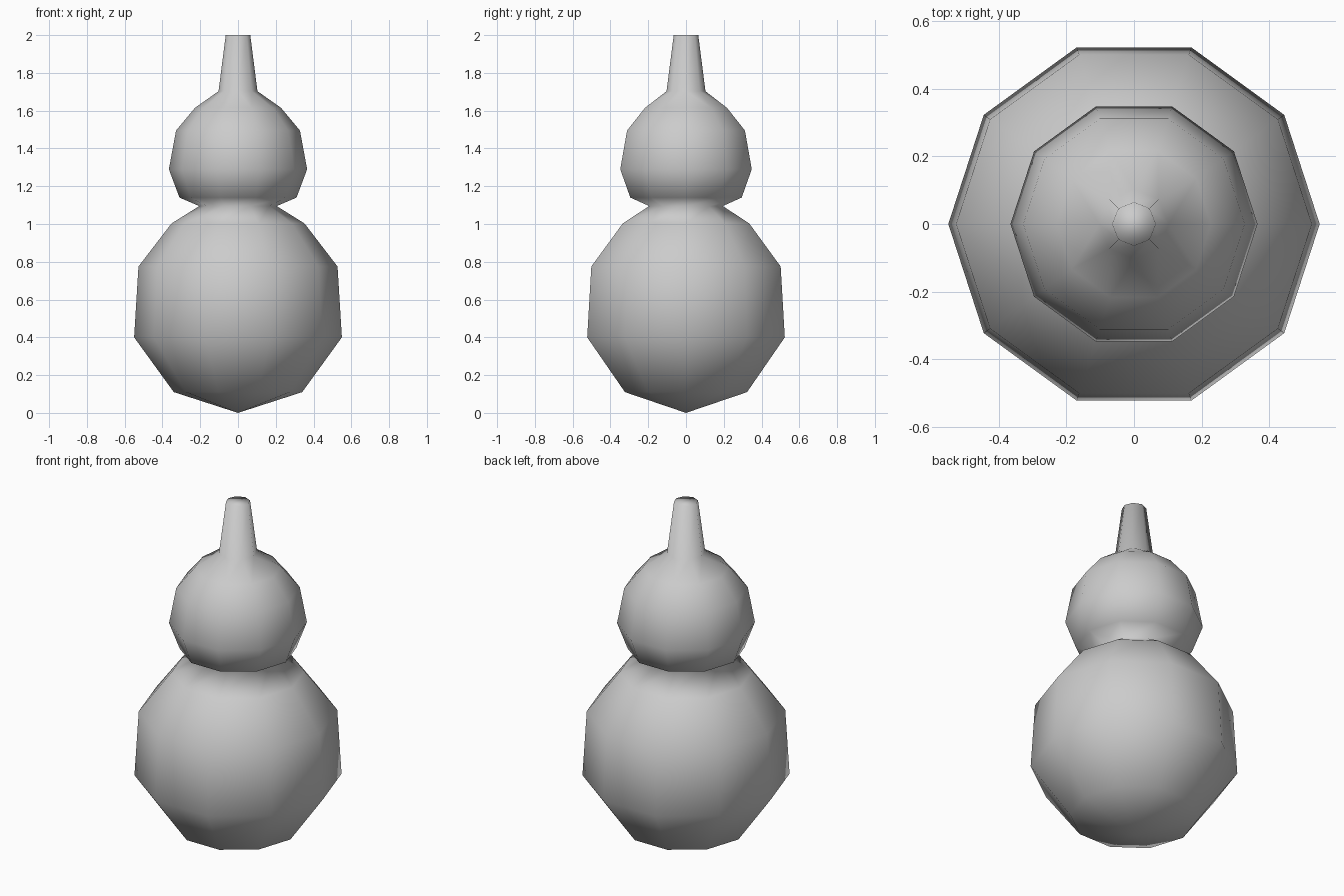
import bpy, bmesh, math

cube = bpy.data.objects.get("Cube")
if cube:
    bpy.data.objects.remove(cube, do_unlink=True)

grey = bpy.data.materials.new("plain grey")
grey.use_nodes = True
grey.diffuse_color = (0.6, 0.6, 0.6, 1)
grey.node_tree.nodes["Principled BSDF"].inputs["Base Color"].default_value = (0.6, 0.6, 0.6, 1)

# Profiles as (radius, height)
BODY = [(0.34, 0.11), (0.55, 0.4), (0.527, 0.775), (0.352, 1.003), (0.205, 1.095)]
HEAD = [(0.31, 1.14), (0.366, 1.29), (0.328, 1.495), (0.228, 1.615)]
STEM = [(0.103, 1.703), (0.065, 2.0)]


def add_ring(bm, radius, z, sides):
    """Closed loop of edges around the z axis."""
    verts = []
    for i in range(sides):
        a = math.tau * i / sides
        verts.append(bm.verts.new((radius * math.cos(a), radius * math.sin(a), z)))
    return [bm.edges.new((verts[i - 1], verts[i])) for i in range(sides)]


bm = bmesh.new()
# Ten-sided body and head, eight-sided stem, joined into one skin
rings = [add_ring(bm, r, z, 10) for r, z in BODY + HEAD]
rings += [add_ring(bm, r, z, 8) for r, z in STEM]
for lower, upper in zip(rings, rings[1:]):
    bmesh.ops.bridge_loops(bm, edges=lower + upper)

# Pointed base and flat stem top
base = bm.verts.new((0, 0, 0))
for edge in rings[0]:
    bm.faces.new((edge.verts[0], edge.verts[1], base))
bmesh.ops.contextual_create(bm, geom=rings[-1])
bmesh.ops.recalc_face_normals(bm, faces=bm.faces[:])

for face in bm.faces:
    face.smooth = True
mesh = bpy.data.meshes.new("gourd")
bm.to_mesh(mesh)
bm.free()
mesh.materials.append(grey)
gourd = bpy.data.objects.new("gourd", mesh)
bpy.context.collection.objects.link(gourd)
